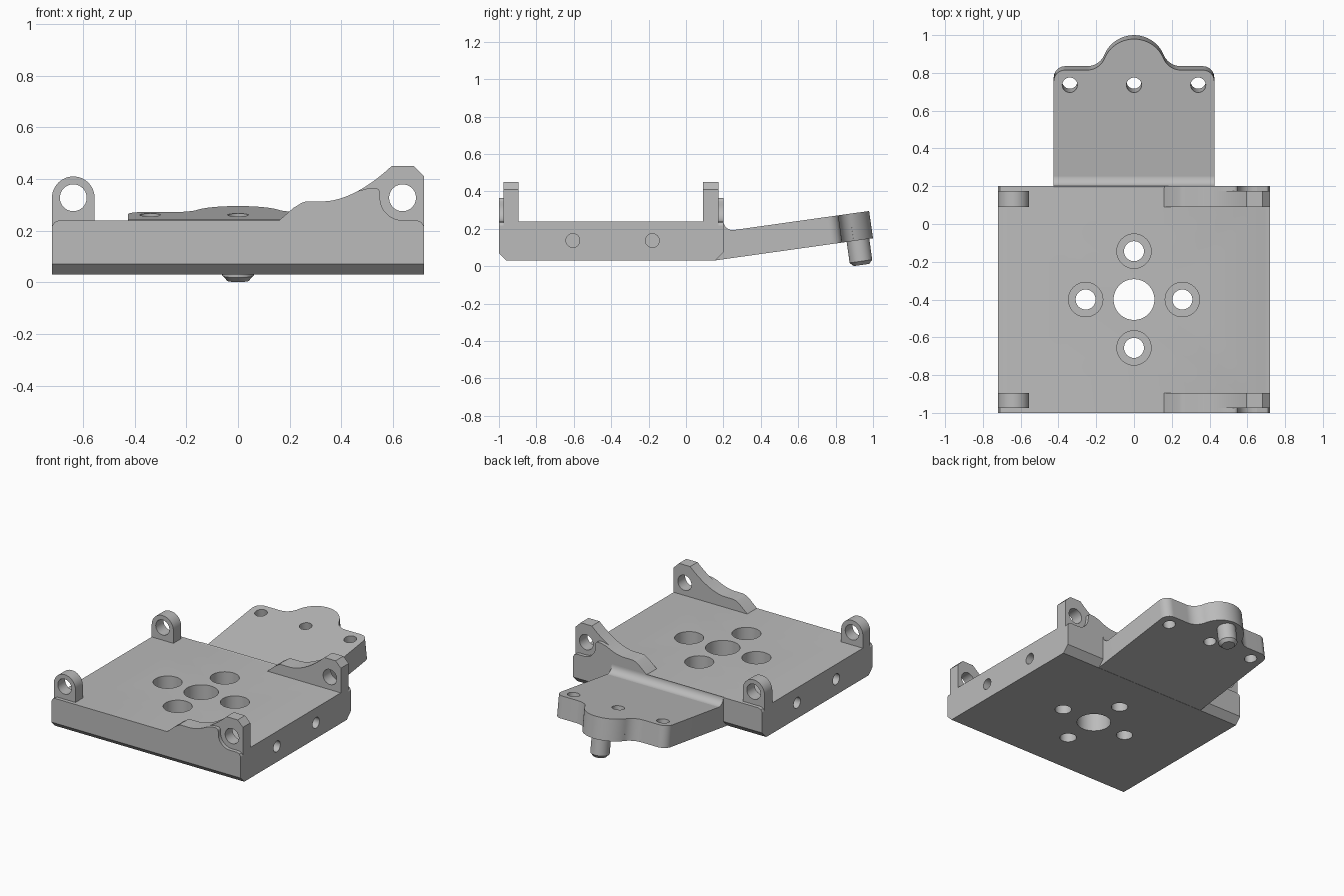
import bpy, bmesh
from math import sin, cos, pi, radians
from mathutils import Matrix, Vector

if "Cube" in bpy.data.objects:
    bpy.data.objects.remove(bpy.data.objects["Cube"])

grey = bpy.data.materials.new("plain grey")
grey.use_nodes = True
colour = (0.5, 0.5, 0.5, 1)
grey.diffuse_color = colour
grey.node_tree.nodes["Principled BSDF"].inputs["Base Color"].default_value = colour


def finish(name, bm):
    bmesh.ops.recalc_face_normals(bm, faces=bm.faces)
    mesh = bpy.data.meshes.new(name)
    bm.to_mesh(mesh)
    bm.free()
    mesh.materials.append(grey)
    ob = bpy.data.objects.new(name, mesh)
    bpy.context.collection.objects.link(ob)
    return ob


def prism(name, pts, place, start, end):
    """Extrude a profile; place(a, b, d) turns profile point and depth into a position."""
    bm = bmesh.new()
    low = [bm.verts.new(place(a, b, start)) for a, b in pts]
    high = [bm.verts.new(place(a, b, end)) for a, b in pts]
    bm.faces.new(low)
    bm.faces.new(high)
    for i in range(len(pts)):
        j = (i + 1) % len(pts)
        bm.faces.new((low[i], low[j], high[j], high[i]))
    return finish(name, bm)


def arc(cx, cy, r, a0, a1, n=12):
    steps = [radians(a0 + (a1 - a0) * i / n) for i in range(n + 1)]
    return [(cx + r * cos(t), cy + r * sin(t)) for t in steps]


def circle(cx, cy, r, n=40):
    return arc(cx, cy, r, 0, 360, n)[:-1]


def along_x(a, b, d):
    return (d, a, b)


def along_y(a, b, d):
    return (a, d, b)


def along_z(a, b, d):
    return (a, b, d)


TILT = radians(8)


def tilted(a, b, d):
    """Frame of the sloping tongue: a across, b along the slope, d through it."""
    return (a, 0.15 + b * cos(TILT) - d * sin(TILT), 0.03 + b * sin(TILT) + d * cos(TILT))


def cut(ob, cutters):
    for c in cutters:
        c.hide_render = True
        mod = ob.modifiers.new("cut", "BOOLEAN")
        mod.operation = "DIFFERENCE"
        mod.solver = "EXACT"
        mod.object = c
        bpy.context.view_layer.objects.active = ob
        bpy.ops.object.modifier_apply(modifier=mod.name)
        bpy.data.objects.remove(c)


# Base plate with chamfered lower edges
W, TOP = 0.72, 0.24
base = prism("base_plate", [(-1, TOP), (-1, 0.07), (-0.96, 0.03), (0.155, 0.03),
                            (0.2, 0.075), (0.2, TOP)], along_x, -W, W)
cutters = [prism("bore", circle(0, -0.4, 0.108, 56), along_z, -0.1, 0.5)]
for dx, dy in ((1, 0), (-1, 0), (0, 1), (0, -1)):
    x, y = 0.256 * dx, -0.4 + 0.256 * dy
    cutters.append(prism("screw_hole", circle(x, y, 0.053), along_z, -0.1, 0.2))
    cutters.append(prism("counterbore", circle(x, y, 0.091), along_z, 0.14, 0.5))
for side in (-1, 1):
    for y in (-0.605, -0.18):
        cutters.append(prism("side_hole", circle(y, 0.137, 0.037), along_x, side * 0.5, side * 0.9))
    # small relief at the plate corners beside the lugs
    corner = [(side * 0.69, TOP + 0.001), (side * 0.71, 0.233), (side * 0.721, 0.215),
              (side * 0.74, 0.215), (side * 0.74, 0.26)]
    for y0, y1 in ((-1.1, -0.975), (0.175, 0.3)):
        cutters.append(prism("relief", corner, along_y, y0, y1))
cut(base, cutters)

# Rounded lugs, tall ears and their thicker outer steps, at front and back
lug = [(-0.72, TOP), (-0.555, TOP)] + arc(-0.6375, 0.327, 0.0825, 0, 180, 24)
ramp = [(0.16, TOP), (0.215, 0.288)] + arc(0.272, 0.253, 0.06, 130, 90, 5)
sweep = [(0.33 + 0.265 * i / 14, 0.313 + 0.137 * (i / 14) ** 1.8) for i in range(15)]
ear = ramp + sweep + [(0.68, 0.45), (W, 0.41), (W, TOP)]
step = (ramp + [p for p in sweep if p[1] < 0.36] + [(0.505, 0.364)]
        + arc(0.53, 0.345, 0.02, 90, 0, 6) + arc(0.637, 0.327, 0.087, 180, 265, 14)
        + [(0.65, TOP)])
for place, inner, outer, face in (("front", -0.895, -0.975, -1), ("back", 0.09, 0.175, 0.2)):
    left = prism(place + "_round_lug", lug, along_y, inner, outer)
    right = prism(place + "_tall_ear", ear, along_y, inner, outer)
    prism(place + "_ear_step", step, along_y, outer, face)
    for ob, x in ((left, -0.6375), (right, 0.637)):
        cut(ob, [prism("pin_hole", circle(x, 0.327, 0.052), along_y, inner - 0.3, inner + 0.3)])

# Sloping tongue with a rounded nose
half = ([(0.425, 0.0)] + arc(0.365, 0.632, 0.06, 0, 90)
        + arc(0.249, 0.792, 0.1, 270, 202.7) + arc(0, 0.688, 0.17, 22.7, 90, 16))
tongue = prism("tongue", half + [(-x, y) for x, y in half[-2::-1]], tilted, 0, 0.147)
cut(tongue, [prism("tongue_hole", circle(x, 0.612, 0.04), tilted, -0.1, 0.3)
             for x in (-0.34, 0, 0.34)])

# Fillet where the tongue meets the plate
prism("tongue_fillet", arc(0.25, 0.2425, 0.05, 180, 278, 14) + [(0.257, 0.17), (0.19, 0.17), (0.19, TOP)],
      along_x, -0.425, 0.425)

# Peg under the nose, with a chamfered tip
bm = bmesh.new()
rings = []
for radius, depth in ((0.061, 0.03), (0.061, -0.113), (0.042, -0.133)):
    rings.append([bm.verts.new(tilted(x, y, depth)) for x, y in circle(0, 0.777, radius)])
bm.faces.new(rings[0])
bm.faces.new(rings[-1])
for a, b in zip(rings, rings[1:]):
    for i in range(len(a)):
        j = (i + 1) % len(a)
        bm.faces.new((a[i], a[j], b[j], b[i]))
finish("peg", bm)

# Smooth the curved walls, keep the edges sharp
for ob in bpy.context.view_layer.objects:
    ob.select_set(ob.type == "MESH" and grey.name in ob.data.materials)
bpy.context.view_layer.objects.active = tongue
bpy.ops.object.shade_smooth_by_angle(angle=radians(25))
